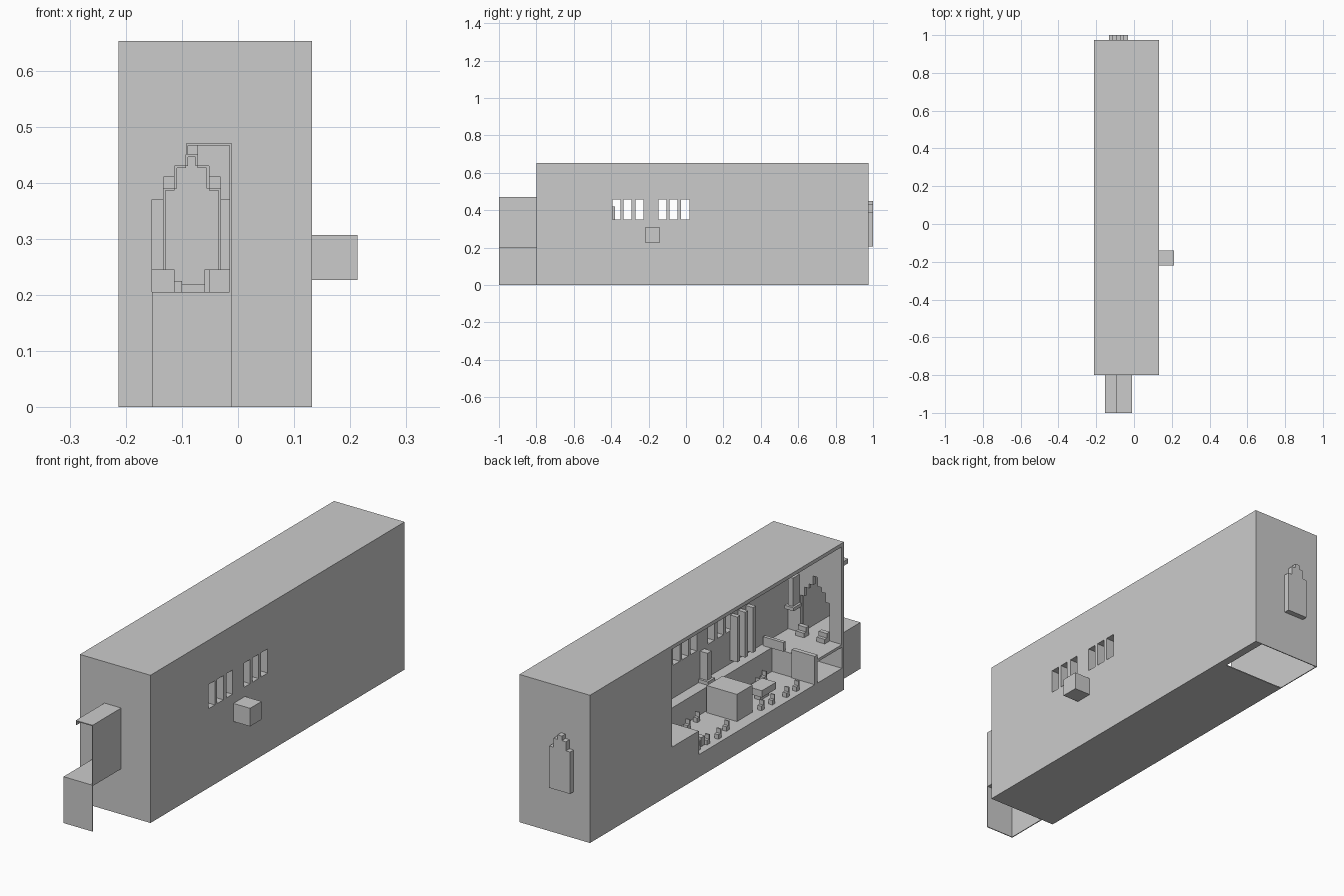
import bpy, random

if "Cube" in bpy.data.objects:
    bpy.data.objects.remove(bpy.data.objects["Cube"])

random.seed(4)
T = 0.004   # sheet thickness


def box(name, x0, x1, y0, y1, z0, z1):
    xs, ys, zs = (x0, x1), (y0, y1), (z0, z1)
    v = [(x, y, z) for x in xs for y in ys for z in zs]
    f = [(0, 1, 3, 2), (4, 6, 7, 5), (0, 4, 5, 1), (2, 3, 7, 6), (0, 2, 6, 4), (1, 5, 7, 3)]
    me = bpy.data.meshes.new(name)
    me.from_pydata(v, [], f)
    ob = bpy.data.objects.new(name, me)
    bpy.context.collection.objects.link(ob)
    return ob


L, R, F, B, H = -0.213, 0.132, -0.8, 0.975, 0.653
IN = 0.05    # inner face of the thick right wall
STEP = 0.205  # upper floor level
PIT = 0.1     # lower floor level

# outer shell
box("ceiling", L, R, F, B, H - 0.008, H)
box("base_sheet", L, R, F, 0.733, 0, T)

# left wall around the large stepped opening
box("left_wall_back", L, L + T, 0.402, B, 0, H)
box("left_wall_top", L, L + T, F, 0.402, 0.637, H)
box("left_wall_front", L, L + T, F, -0.782, STEP, H)
box("left_wall_sill", L, L + T, F, 0.22, 0, PIT)
box("left_wall_high_sill", L, L + T, 0.22, 0.402, 0, STEP)

# right wall pierced by slot windows, with tall niches toward the front
wins = [(-0.393, -0.350), (-0.334, -0.291), (-0.270, -0.226),
        (-0.147, -0.104), (-0.088, -0.045), (-0.028, 0.019)]
box("right_wall_lower", IN, R, F, 0.42, 0, 0.35)
box("right_wall_upper", IN, R, F, 0.42, 0.457, H)
edges = [F] + [e for w in wins for e in w] + [0.42]
for a, b in zip(edges[::2], edges[1::2]):
    box("right_wall_pier", IN, R, a, b, 0.35, 0.457)
box("right_wall_back", 0.095, R, 0.42, B, 0, H)
box("outer_cube", R, 0.213, -0.22, -0.14, 0.227, 0.307)
for y in (-0.38, -0.435, -0.49):
    box("wall_rib", IN - 0.035, IN, y - 0.02, y, 0.22, 0.42)
box("center_pillar", 0.015, IN, -0.2, -0.17, STEP, 0.34)
box("pillar_base", 0.005, IN, -0.21, -0.16, STEP, 0.22)


# walls with a stepped arch: one panel above each column of the opening
def arch_wall(name, y0, y1, xs, tops):
    box(name + "_left", L, xs[0], y0, y1, 0, H)
    box(name + "_right", xs[-1], R, y0, y1, 0, H)
    box(name + "_sill", xs[0], xs[-1], y0, y1, 0, STEP)
    for a, b, z in zip(xs, xs[1:], tops):
        box(name + "_header", a, b, y0, y1, z, H)


door_x = [-0.153, -0.133, -0.113, -0.093, -0.072, -0.052, -0.031, -0.011]
arch_wall("front_wall", F, F + 0.015, door_x, [0.37, 0.41, 0.43, 0.47, 0.43, 0.41, 0.37])
niche_x, niche_z = door_x[1:-1], [0.39, 0.43, 0.45, 0.43, 0.39]
arch_wall("back_wall", B - T, B, niche_x, niche_z)

# back niche bulge: cap plate, stepped top and sides
for a, b, z in zip(niche_x, niche_x[1:], niche_z):
    box("niche_cap", a, b, 1 - T, 1, STEP, z)
    box("niche_top", a, b, B, 1, z - T, z)
for i, (lo, hi) in enumerate([(STEP, 0.39), (0.39, 0.43), (0.43, 0.45)]):
    box("niche_side", niche_x[i], niche_x[i] + T, B, 1, lo, hi)
    box("niche_side", niche_x[-1 - i] - T, niche_x[-1 - i], B, 1, lo, hi)
box("niche_floor", niche_x[0], niche_x[-1], B, 1, STEP, STEP + T)

# entrance: open sheets in front of the doorway
x0, x1 = door_x[0], door_x[-1]
box("porch_front", x0, x1, -1, -1 + T, 0, STEP)
box("porch_left", x0, x0 + T, -1, F, 0, STEP)
box("porch_floor", x0, x1, -1, F, STEP - T, STEP)
box("porch_wall", x1 - T, x1, -1, F, STEP, 0.47)
box("porch_roof", -0.093, x1, -1, F, 0.47 - T, 0.47)
box("porch_lip", -0.093, -0.093 + T, -1, F, 0.45, 0.47)
for a, b in ((x0, -0.113), (-0.052, x1)):
    box("door_plinth", a, b, -0.785, -0.75, STEP, 0.225)
    box("door_plinth_top", a, b, -0.785, -0.765, 0.225, 0.245)
box("door_post", -0.005, 0.02, -0.785, -0.74, 0.33, 0.46)
box("door_post_foot", -0.015, 0.03, -0.785, -0.73, 0.32, 0.335)

# interior floors and ledges
box("pit_floor", L, IN, F, 0.22, PIT - 0.01, PIT)
box("back_floor", L, IN, 0.22, 0.42, STEP - 0.01, STEP)
box("back_riser", L, IN, 0.215, 0.22, PIT, STEP)
box("side_ledge", 0.0, IN, -0.6, 0.22, PIT, STEP)
box("front_platform", L, IN, F, -0.6, STEP - 0.012, STEP)
box("platform_riser", L, IN, -0.61, -0.6, PIT, STEP)
box("platform_parapet", L, -0.1, -0.615, -0.595, PIT, 0.225)
box("platform_rail", -0.06, 0.04, -0.61, -0.595, STEP, 0.245)

# furniture in the pit
box("large_block", -0.158, -0.01, -0.24, -0.13, PIT, 0.22)
box("small_table", -0.14, -0.07, -0.43, -0.33, 0.125, 0.155)
box("table_foot", -0.12, -0.09, -0.41, -0.35, PIT, 0.125)
box("bench", -0.19, -0.06, 0.14, 0.165, 0.11, 0.15)
for y in (0.17, 0.1, 0.03, -0.05, -0.29, -0.36, -0.45, -0.52):
    for x in (-0.185, -0.04):
        x += random.uniform(-0.01, 0.01)
        box("stool", x, x + 0.02, y, y + 0.02, PIT, PIT + 0.02)
        box("stool_back", x, x + 0.02, y, y + 0.006, PIT + 0.02, PIT + 0.04)
